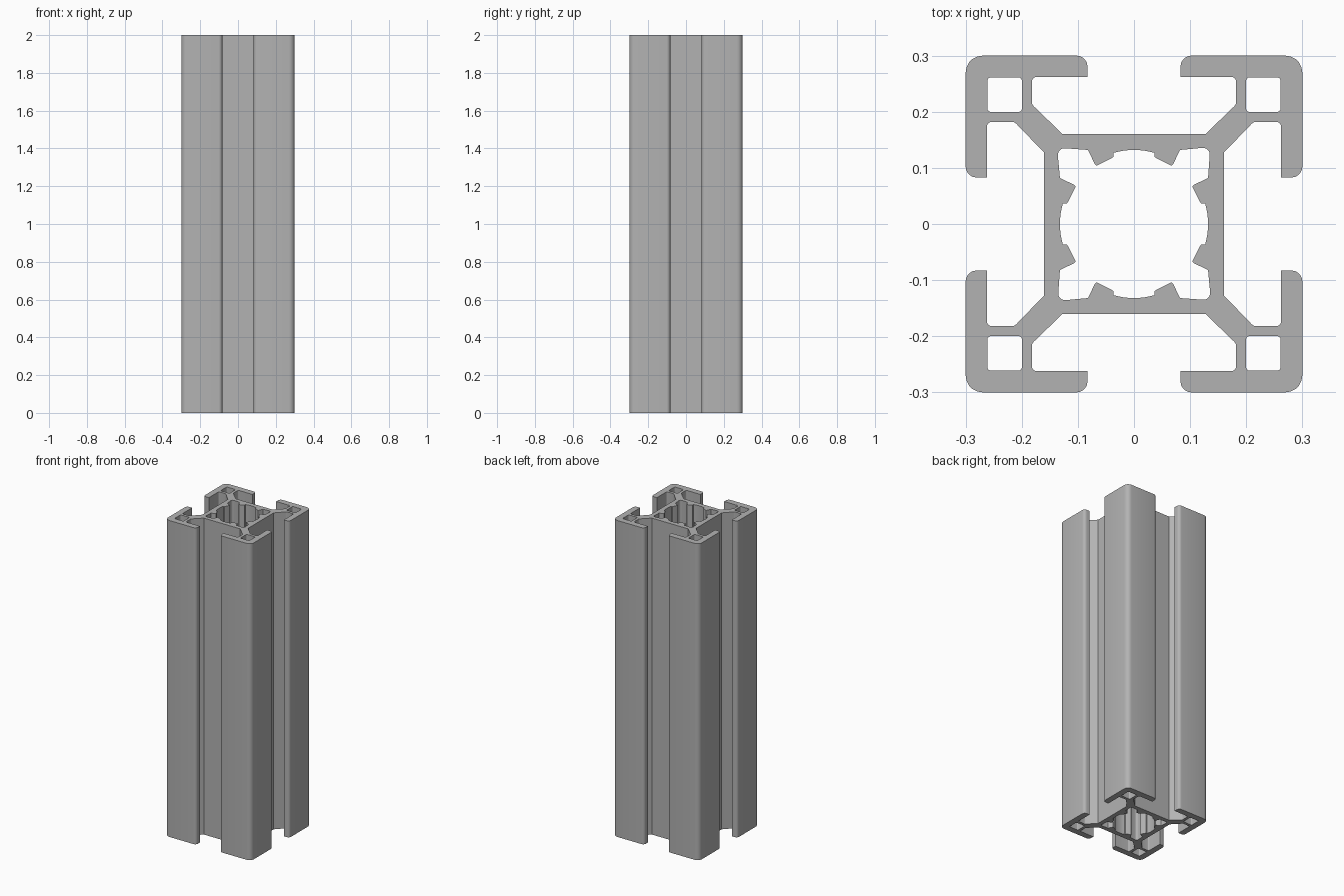
import bpy
import bmesh
import math
from mathutils import Vector, Matrix

cube = bpy.data.objects.get("Cube")
if cube:
    bpy.data.objects.remove(cube, do_unlink=True)

LENGTH = 2.0

aluminium = bpy.data.materials.new("matte_aluminium")
aluminium.use_nodes = True
grey = (0.45, 0.45, 0.45, 1.0)
aluminium.diffuse_color = grey
aluminium.node_tree.nodes["Principled BSDF"].inputs["Base Color"].default_value = grey


def round_corners(points, segments=5):
    """Replace each (x, y, radius) corner with a tangent arc."""
    out = []
    for i, (x, y, r) in enumerate(points):
        corner = Vector((x, y))
        if r == 0:
            out.append(corner)
            continue
        before = (Vector(points[i - 1][:2]) - corner).normalized()
        after = (Vector(points[(i + 1) % len(points)][:2]) - corner).normalized()
        half = before.angle(after) / 2
        centre = corner + (before + after).normalized() * r / math.sin(half)
        start = corner + before * r / math.tan(half) - centre
        end = corner + after * r / math.tan(half) - centre
        sweep = start.angle_signed(end)
        for k in range(segments + 1):
            out.append(centre + Matrix.Rotation(-sweep * k / segments, 2) @ start)
    return out


def four_fold(half, on_diagonal):
    """Mirror a half quadrant over its diagonal, then turn it round the axis."""
    quadrant = half + [on_diagonal] + [(y, x, r) for x, y, r in reversed(half)]
    loop = []
    for turn in range(4):
        for x, y, r in quadrant:
            for _ in range(turn):
                x, y = y, -x
            loop.append((x, y, r))
    return round_corners(loop)


# Outer contour: slot floor, web, slot shoulder, lip and outside corner
outer = four_fold([(0.127, 0.16, 0), (0.182, 0.213, 0.01), (0.182, 0.262, 0.008),
                   (0.083, 0.262, 0), (0.083, 0.3, 0.019)], (0.3, 0.3, 0.03))

# Central bore: circular arc, pointed tooth and rounded corner
arc = [(0.132 * math.sin(a), 0.132 * math.cos(a), 0)
       for a in (math.radians(d) for d in (4, 8, 12, 16))]
bore = four_fold(arc + [(0.037, 0.119, 0.002), (0.068, 0.103, 0.004),
                        (0.082, 0.132, 0.003)], (0.136, 0.137, 0.012))

# Small square channel in each corner
channels = []
for sx in (-1, 1):
    for sy in (-1, 1):
        cx, cy, h = 0.2305 * sx, 0.2305 * sy, 0.031
        channels.append(round_corners([(cx - h, cy - h, 0.007), (cx - h, cy + h, 0.007),
                                       (cx + h, cy + h, 0.007), (cx + h, cy - h, 0.007)]))

# Fill the cross-section and extrude it to full length
bm = bmesh.new()
edges = []
for loop in [outer, bore] + channels:
    verts = [bm.verts.new((p.x, p.y, 0)) for p in loop]
    edges += [bm.edges.new((v, verts[i - 1])) for i, v in enumerate(verts)]
bmesh.ops.triangle_fill(bm, edges=edges, use_beauty=True, normal=(0, 0, 1))
result = bmesh.ops.extrude_face_region(bm, geom=bm.faces[:], use_keep_orig=True)
top = [g for g in result["geom"] if isinstance(g, bmesh.types.BMVert)]
bmesh.ops.translate(bm, verts=top, vec=(0, 0, LENGTH))
bmesh.ops.recalc_face_normals(bm, faces=bm.faces[:])

mesh = bpy.data.meshes.new("slotted_rail")
bm.to_mesh(mesh)
bm.free()
mesh.materials.append(aluminium)
rail = bpy.data.objects.new("slotted_rail", mesh)
bpy.context.collection.objects.link(rail)

# Smooth the rounded corners, keep the cut ends and ridges crisp
bpy.ops.object.select_all(action='DESELECT')
rail.select_set(True)
bpy.context.view_layer.objects.active = rail
bpy.ops.object.shade_smooth_by_angle(angle=math.radians(30))
